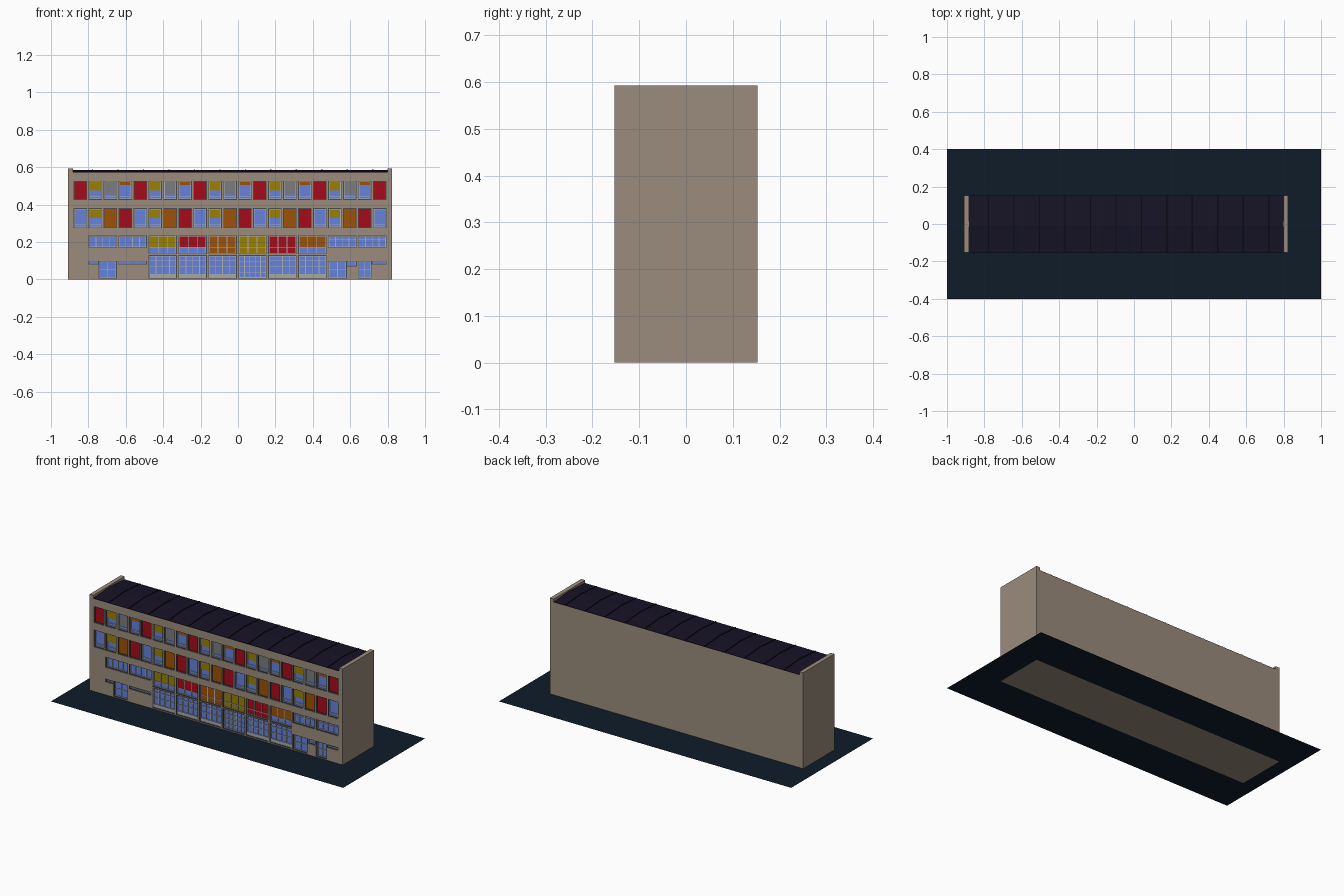
import bpy, bmesh

if "Cube" in bpy.data.objects:
    bpy.data.objects.remove(bpy.data.objects["Cube"])

CX, X0, X1, Y = -0.0425, -0.909, 0.824, 0.153
F = -Y                      # front wall plane
parts, openings = {}, []


def lin(v):
    v /= 255
    return v / 12.92 if v <= 0.04045 else ((v + 0.055) / 1.055) ** 2.4


COL = {"walls": (155, 140, 125), "ground": (14, 28, 42), "roof": (22, 18, 38),
       "roof_seams": (10, 8, 18), "glass": (102, 130, 220), "red_blinds": (165, 12, 25),
       "yellow_blinds": (155, 128, 5), "orange_blinds": (158, 82, 8),
       "grey_panels": (122, 124, 126), "window_bars": (170, 176, 185),
       "outer_frames": (75, 76, 80), "lower_panels": (165, 168, 170)}


def finish(name, bm):
    me = bpy.data.meshes.new(name)
    bmesh.ops.recalc_face_normals(bm, faces=bm.faces)
    bm.to_mesh(me)
    bm.free()
    ob = bpy.data.objects.new(name, me)
    bpy.context.collection.objects.link(ob)
    if name in COL:
        m = bpy.data.materials.new(name)
        m.diffuse_color = (*[lin(c) for c in COL[name]], 1)
        m.use_nodes = True
        m.node_tree.nodes["Principled BSDF"].inputs["Base Color"].default_value = m.diffuse_color
        me.materials.append(m)
    return ob


def prism(bm, outline, y0, y1):
    """Extrude an x-z outline along y."""
    f = bm.faces.new([bm.verts.new((x, y0, z)) for x, z in outline])
    r = bmesh.ops.extrude_face_region(bm, geom=[f])
    vs = [v for v in r["geom"] if isinstance(v, bmesh.types.BMVert)]
    bmesh.ops.translate(bm, verts=vs, vec=(0, y1 - y0, 0))


def rect(x0, x1, z0, z1):
    return [(x0, z0), (x1, z0), (x1, z1), (x0, z1)]


def box(name, x0, x1, z0, z1, d0, d1):
    """Box set behind the front wall plane at depths d0..d1."""
    bm = parts.setdefault(name, bmesh.new())
    prism(bm, rect(x0, x1, z0, z1), F + d0, F + d1)


def border(name, x0, x1, z0, z1, t, d0, d1):
    box(name, x0, x0 + t, z0, z1, d0, d1)
    box(name, x1 - t, x1, z0, z1, d0, d1)
    box(name, x0 + t, x1 - t, z0, z0 + t, d0, d1)
    box(name, x0 + t, x1 - t, z1 - t, z1, d0, d1)


def window(x0, x1, z0, z1, cols=1, rows=(), blind=None, drop=1.0, cut=True, bars=True):
    """Recessed window: glass, frame, glazing bars and an optional blind."""
    if cut:
        openings.append(rect(x0, x1, z0, z1))
    border("outer_frames", x0, x1, z0, z1, 0.004, 0.003, 0.015)
    x0, x1, z0, z1 = x0 + 0.004, x1 - 0.004, z0 + 0.004, z1 - 0.004
    box("glass", x0, x1, z0, z1, 0.012, 0.0145)
    if blind:
        box(blind, x0, x1, z1 - (z1 - z0) * drop, z1, 0.010, 0.012)
    if bars:
        border("window_bars", x0, x1, z0, z1, 0.003, 0.007, 0.012)
        for i in range(1, cols):
            x = x0 + (x1 - x0) * i / cols
            box("window_bars", x - 0.002, x + 0.002, z0, z1, 0.007, 0.012)
        for r in rows:
            z = z0 + (z1 - z0) * r
            box("window_bars", x0, x1, z - 0.002, z + 0.002, 0.007, 0.012)


# Two upper storeys: 21 windows each, blinds repeating every four
TOP = [("red_blinds", 1), ("yellow_blinds", .5), ("grey_panels", .74), ("orange_blinds", .2)]
MID = [(None, 0), ("yellow_blinds", .5), ("orange_blinds", 1), ("red_blinds", 1)]
for i in range(21):
    c = CX + (i - 10) * 0.08
    for (blind, drop), z0, z1 in ((TOP[i % 4], .425, .527), (MID[i % 4], .275, .382)):
        window(c - .036, c + .036, z0, z1, 1, (.17,), blind, drop, bars=drop < 1)

# Six central bays: coloured upper windows over tall glazing
BAYS = [("yellow_blinds", .66), ("red_blinds", .66), ("orange_blinds", 1),
        ("yellow_blinds", 1), ("red_blinds", 1), ("orange_blinds", .66)]
for i, (blind, drop) in enumerate(BAYS):
    a = -0.4785 + 0.16 * i
    b = a + 0.152
    window(a, b, .135, .236, 3, (.35,), blind, drop)
    window(a, b, .005, .13, 5 if i == 3 else 4, (.25, .5, .75) if i == 3 else (.5, .8))
    if i != 3:
        box("lower_panels", a + .004, b - .004, .008, .03, .006, .012)

# Ribbon windows either side of the bays
for a in (-0.799, -0.64, 0.481, 0.641):
    window(a, a + .153, .17, .235, 4, (.72,) if a > 0 else ())

# Ground floor doors with side lights, cut as stepped openings
DL, T = .004, .1
openings.append([(-.745, DL), (-.648, DL), (-.648, T), (-.799, T), (-.799, .08), (-.745, .08)])
openings.append([(.481, DL), (.582, DL), (.582, .07), (.635, .07), (.635, T), (.481, T)])
openings.append([(.641, DL), (.715, DL), (.715, .08), (.795, .08), (.795, T), (.641, T)])
for a, b in ((-.745, -.648), (.481, .582), (.641, .715)):
    window(a, b, DL, T, 2, (.5,), cut=False)
window(-.799, -.745, .08, T, cut=False)
window(.582, .635, .07, T, cut=False)
window(.715, .795, .08, T, cut=False)
window(-.64, -.487, .08, T, 3)

# Main block with side parapets, one profile run front to back
P = 0.026
bm = bmesh.new()
prism(bm, [(X0, 0), (X1, 0), (X1, .593), (X1 - P, .593), (X1 - P, .573),
           (X0 + P, .573), (X0 + P, .593), (X0, .593)], -Y, Y)
walls = finish("walls", bm)

# Cut all window pockets in one boolean
bm = bmesh.new()
for o in openings:
    prism(bm, o, F - 0.02, F + 0.015)
cutter = finish("opening_cutter", bm)
cutter.hide_render = True
mod = walls.modifiers.new("openings", "BOOLEAN")
mod.operation, mod.object, mod.solver = "DIFFERENCE", cutter, "EXACT"
bpy.context.view_layer.objects.active = walls
bpy.ops.object.modifier_apply(modifier="openings")
bpy.data.objects.remove(cutter)


# Shallow pitched roof and its seams, a y-z profile run along x
def roof_strip(bm, x0, x1, lift):
    prof = [(-Y, .573), (Y, .573), (Y, .575 + lift), (0, .586 + lift), (-Y, .575 + lift)]
    f = bm.faces.new([bm.verts.new((x0, y, z)) for y, z in prof])
    r = bmesh.ops.extrude_face_region(bm, geom=[f])
    vs = [v for v in r["geom"] if isinstance(v, bmesh.types.BMVert)]
    bmesh.ops.translate(bm, verts=vs, vec=(x1 - x0, 0, 0))


bm = bmesh.new()
roof_strip(bm, X0 + P, X1 - P, 0)
finish("roof", bm)
bm = bmesh.new()
for i in range(12):
    x = -0.778 + 0.1362 * i
    roof_strip(bm, x - .003, x + .003, .003)
finish("roof_seams", bm)

# Ground sheet around the footprint
bm = bmesh.new()
outer = [bm.verts.new((x, y, 0)) for x, y in ((-1, -.4), (1, -.4), (1, .4), (-1, .4))]
inner = [bm.verts.new((x, y, 0)) for x, y in ((X0, -Y), (X1, -Y), (X1, Y), (X0, Y))]
for i in range(4):
    j = (i + 1) % 4
    bm.faces.new((outer[i], outer[j], inner[j], inner[i]))
finish("ground", bm)

for name, bm in parts.items():
    finish(name, bm)
